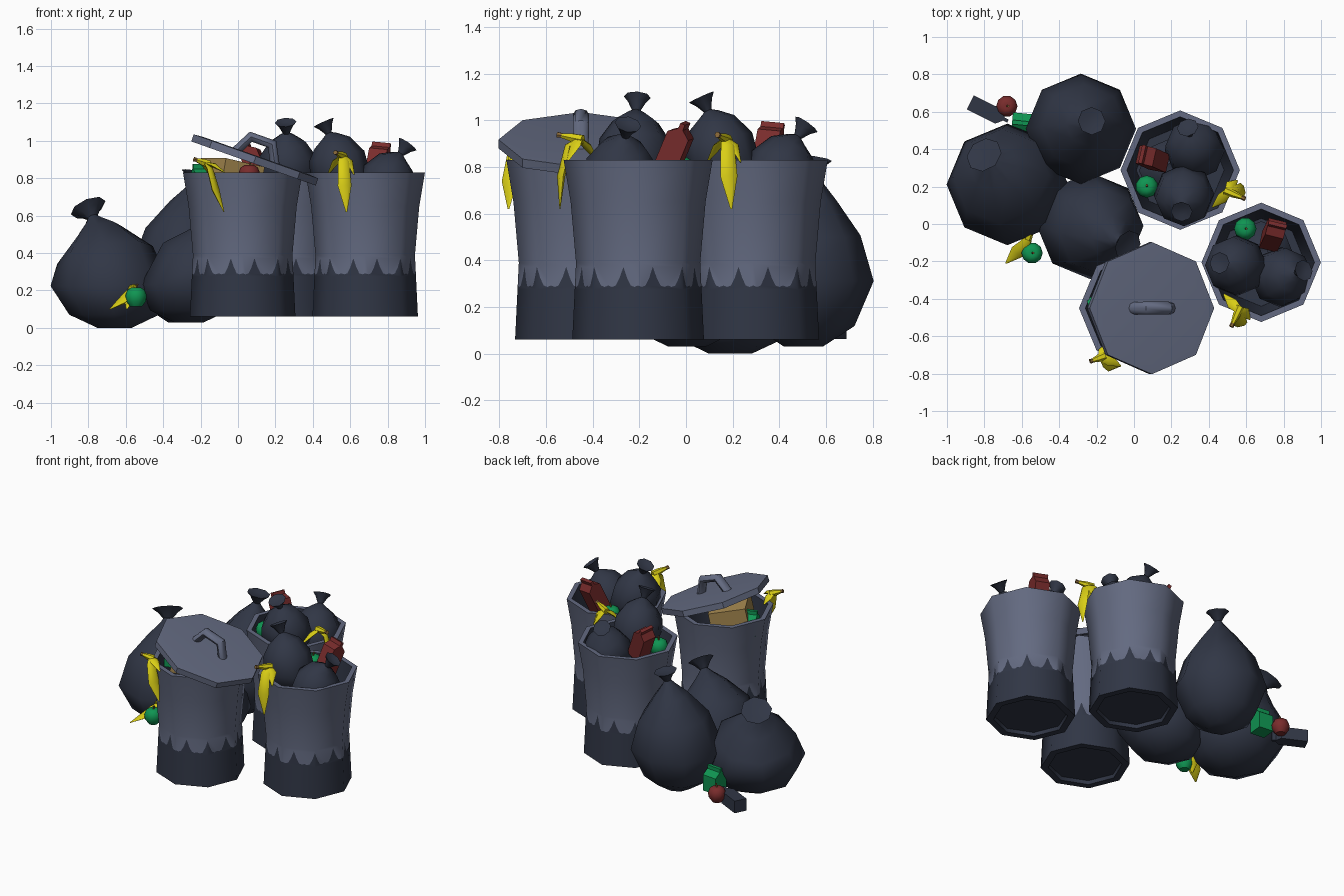
import bpy, math
from mathutils import Vector, Matrix

if "Cube" in bpy.data.objects:
    bpy.data.objects.remove(bpy.data.objects["Cube"])

def mat(name, col):
    m = bpy.data.materials.new(name)
    m.diffuse_color = (*col, 1)
    m.use_nodes = True
    m.node_tree.nodes["Principled BSDF"].inputs["Base Color"].default_value = m.diffuse_color
    return m

METAL = mat("blue grey metal", (0.125, 0.144, 0.218))
DARK = mat("dark plastic", (0.030, 0.037, 0.060))
YELLOW = mat("peel yellow", (0.70, 0.62, 0.008))
GREEN = mat("green", (0.005, 0.30, 0.085))
RED = mat("red", (0.19, 0.025, 0.025))
TAN = mat("cardboard tan", (0.38, 0.25, 0.08))
BROWN = mat("stem brown", (0.25, 0.14, 0.04))
T, R = Matrix.Translation, Matrix.Rotation
I = Matrix.Identity(4)

def make(name, verts, faces, mats, idx=None, M=I, smooth=50):
    me = bpy.data.meshes.new(name)
    me.from_pydata([M @ Vector(v) for v in verts], [], faces)
    for m in mats:
        me.materials.append(m)
    if idx:
        me.polygons.foreach_set("material_index", idx)
    ob = bpy.data.objects.new(name, me)
    bpy.context.collection.objects.link(ob)
    if smooth:
        bpy.ops.object.select_all(action='DESELECT')
        ob.select_set(True)
        bpy.context.view_layer.objects.active = ob
        bpy.ops.object.shade_smooth_by_angle(angle=math.radians(smooth))
    return ob

def skin(name, rings, mats, M=I, smooth=50):
    """Join equal-sized vertex rings into a closed skin."""
    n = len(rings[0])
    verts = [v for ring in rings for v in ring]
    faces = [tuple(reversed(range(n)))]
    for k in range(len(rings) - 1):
        a = k * n
        faces += [(a + i, a + (i + 1) % n, a + n + (i + 1) % n, a + n + i) for i in range(n)]
    faces.append(tuple(range(len(verts) - n, len(verts))))
    return make(name, verts, faces, mats, None, M, smooth)

def circle(r, z, n=8):
    return [Vector((r * math.cos(2 * math.pi * i / n), r * math.sin(2 * math.pi * i / n), z))
            for i in range(n)]

# ---- bin: octagonal tub with a jagged dark painted foot ----
def bin_tub(name, x, y):
    verts, faces, idx = [], [], []

    def ring(pts):
        verts.extend(pts)
        return len(verts) - len(pts)

    def band(a, b, m):
        for i in range(8):
            j = (i + 1) % 8
            faces.append((a + i, a + j, b + j, b + i))
            idx.append(m)

    def wall(z):
        return 0.282 - 0.016 * (z - 0.06) / 0.33
    zig = []
    for c in range(96):
        z = (0.292, 0.286, 0.292, 0.325, 0.372, 0.325, 0.292, 0.286)[c % 8]
        corners = circle(wall(z), z)
        zig.append(corners[c // 12].lerp(corners[(c // 12 + 1) % 8], c % 12 / 12))
    foot = ring(circle(wall(.06), 0.06))
    low = ring(circle(wall(.275), 0.275))
    jag = ring(zig)
    waist = ring(circle(wall(.39), 0.39))
    upper = ring(circle(0.289, 0.65))
    lip = ring(circle(0.319, 0.83))
    lip_in = ring(circle(0.285, 0.83))
    floor = ring(circle(0.235, 0.14))
    sole = ring(circle(0.235, 0.06))
    recess = ring(circle(0.23, 0.085))
    for i in range(8):
        j = (i + 1) % 8
        row = [jag + (12 * i + k) % 96 for k in range(13)]
        faces.append((low + i, low + j, *reversed(row)))
        faces.append((*row, waist + j, waist + i))
        idx.extend((1, 0))
    for a, b, m in ((foot, low, 1), (waist, upper, 0), (upper, lip, 0), (lip, lip_in, 0),
                    (lip_in, floor, 1), (recess, sole, 1), (sole, foot, 1)):
        band(a, b, m)
    faces.append(tuple(range(floor, floor + 8)))
    faces.append(tuple(reversed(range(recess, recess + 8))))
    idx.extend((1, 1))
    make(name, verts, faces, (METAL, DARK), idx, T((x, y, 0)))

# ---- tied bag: belly, pinched neck, flared end, leaning along a curve ----
def bag(name, x, y, z0, neck, r, lean, flare, full, M=I):
    prof = [(0, .28), (.12, .74), (.38, 1), (.66, full[0]), (.86, full[1]), (.96, full[2])]
    H = neck - z0
    end = [(1, flare * .3, 0), (1, flare * .65, .04), (1, flare, .065), (1, flare * .4, .055)]
    rings = []
    for h, rad, up in [(h, k * r, 0) for h, k in prof] + end:
        axis = Vector((2.2 * h * h * lean[0], 2.2 * h * h * lean[1], H)).normalized()
        rot = Vector((0, 0, 1)).rotation_difference(axis)
        c = Vector((x + lean[0] * h * h, y + lean[1] * h * h, z0 + H * h)) + axis * up
        if h < .5:
            rot.identity()
        rings.append([c + rot @ v for v in circle(rad, 0)])
    skin(name, rings, (DARK,), M)

# ---- flattened tube along a path ----
def tube(name, pts, widths, m, M=I, flat=1.0, n=6, side=None):
    pts = [Vector(p) for p in pts]
    ch = pts[-1] - pts[0]
    side = Vector(side) if side else Vector((-ch.y, ch.x, 0)).normalized()
    rings = []
    for k, p in enumerate(pts):
        t = pts[min(k + 1, len(pts) - 1)] - pts[max(k - 1, 0)]
        s = (side - t.normalized() * side.dot(t.normalized())).normalized()
        up = t.normalized().cross(s)
        rings.append([p + s * v.x * widths[k] + up * v.y * widths[k] * flat for v in circle(1, 0, n)])
    skin(name, rings, (m,), M)

def peel(name, M, stalk, legs):
    tube(name + "_stalk", [[-c * .2 for c in stalk], [c * .3 for c in stalk], [c * .8 for c in stalk]],
         (.022, .02, .011), YELLOW, M)
    tube(name + "_tip", [[c * .75 for c in stalk], stalk], (.011, .013), BROWN, M)
    for i, leg in enumerate(legs):
        w = (.02, .03, .038, .004) if len(leg) == 3 else (.02, .03, .004)
        tube(f"{name}_leg_{i}", [(0, 0, 0)] + leg, w, YELLOW, M, .4)

def apple(name, p, m, M=I, r=.057):
    prof = [(.15, -.9), (.55, -.9), (.92, -.4), (1, .15), (.82, .65), (.42, .9), (.1, .84)]
    skin(name, [circle(r * a, r * b, 10) for a, b in prof], (m,), M @ T(p))
    tube(name + "_stem", [(0, 0, r * .7), (.008, 0, r * 1.25)], (.005, .006), BROWN, M @ T(p), side=(0, 1, 0))

# ---- drink carton: box, gable and crimped strip ----
def carton(name, M, m, w=.055, h=.16):
    def rect(a, b, z):
        return [(-a, -b, z), (a, -b, z), (a, b, z), (-a, b, z)]
    skin(name, [rect(w, w, 0), rect(w, w, h), rect(w, w * .22, h + .03), rect(w, w * .22, h + .055)],
         (m,), M, 0)

# bins
BINS = {"left": (0.025, -0.45), "right": (0.68, -0.205), "back": (0.247, 0.288)}
for k, p in BINS.items():
    bin_tub(k + "_bin", *p)

# rubbish heaped in the two open bins (same heap, turned a quarter)
ROUND, SLIM = (.93, .62, .27), (.77, .38, .15)
PEEL_LEGS = [[(.005, -.045, -.03), (.01, -.075, -.16), (.02, -.08, -.30)],
             [(-.035, .035, -.03), (-.08, .085, -.10)],
             [(.035, -.015, -.03), (.06, -.05, -.10)]]
for k, ang in (("right", 0), ("back", 91)):
    M = T((*BINS[k], 0)) @ R(math.radians(ang), 4, 'Z')
    bag(k + "_tall_small_bag", -.12, -.02, .68, 1.04, .162, (-.075, .012), .058, ROUND, M)
    bag(k + "_low_small_bag", .09, -.085, .62, .93, .16, (.10, .03), .058, ROUND, M)
    bag(k + "_hidden_bag", 0, .05, .45, .68, .17, (0, 0), .04, SLIM, M)
    carton(k + "_red_carton", M @ T((.045, .11, .765)) @ R(-.2, 4, 'Z') @ R(-.42, 4, 'X') @ R(.1, 4, 'Y'),
           RED, .05, .19)
    apple(k + "_green_apple", (-.085, .18, .79), GREEN, M, .06)
    peel(k + "_peel", M @ T((-.12, -.255, .92)), (-.04, -.09, .018), PEEL_LEGS)

# rubbish in the lidded bin
peel("left_peel", T((-.17, -.71, .88)), (-.065, -.025, .022),
     [[(.02, -.03, -.03), (.05, -.045, -.14), (.095, -.05, -.26)],
      [(.04, -.02, -.01), (.10, -.05, -.05)], [(.01, .03, -.02), (.02, .07, -.06)]])
carton("left_green_carton", T((-.195, -.43, .72)) @ R(.3, 4, 'Z'), GREEN, .048, .10)
apple("left_red_apple", (.06, -.62, .82), RED)
box = [[(-.12, -.14, z), (.12, -.14, z), (.12, .14, z), (-.12, .14, z)] for z in (-.07, .07)]
skin("cardboard_box", box, (TAN,), T((-.04, -.44, .815)) @ R(.5, 4, 'Z') @ R(.2, 4, 'Y'), 0)

# tilted lid with a bent handle
L = T((.09, -.45, .9)) @ R(math.radians(19.5), 4, 'Y')
skin("lid", [circle(.31, -.005), circle(.325, -.022), circle(.353, -.022), circle(.353, .018),
             circle(.3, .022)], (METAL,), L, 30)
tube("lid_handle", [(-.115, 0, .0), (-.06, 0, .108), (.06, 0, .108), (.115, 0, .0)],
     (.032, .035, .035, .032), METAL, L, .8, 8, (0, 1, 0))

# three big bags on the ground
bag("left_big_bag", -.66, .19, 0, .59, .325, (-.118, .15), .10, (.80, .40, .16))
bag("back_big_bag", -.292, .503, .03, .77, .295, (.055, .04), .075, SLIM)
bag("middle_big_bag", -.262, .005, .03, .56, .285, (.19, -.10), .085, (.82, .42, .17))

# litter around the big bags
apple("ground_green_apple", (-.545, -.155, .165), GREEN)
peel("ground_peel", T((-.565, -.07, .21)), (.02, .05, .02),
     [[(-.02, -.04, -.02), (-.06, -.08, -.07), (-.12, -.14, -.11)], [(-.015, -.04, -.05), (-.03, -.07, -.11)]])
apple("ground_red_apple", (-.68, .63, .13), RED)
carton("ground_green_carton", T((-.60, .54, .10)) @ R(-.1, 4, 'Z'), GREEN, .052, .11)
carton("ground_dark_carton", T((-.875, .65, .105)) @ R(-.46, 4, 'Z') @ R(math.pi / 2, 4, 'Y'), DARK, .042, .17)
